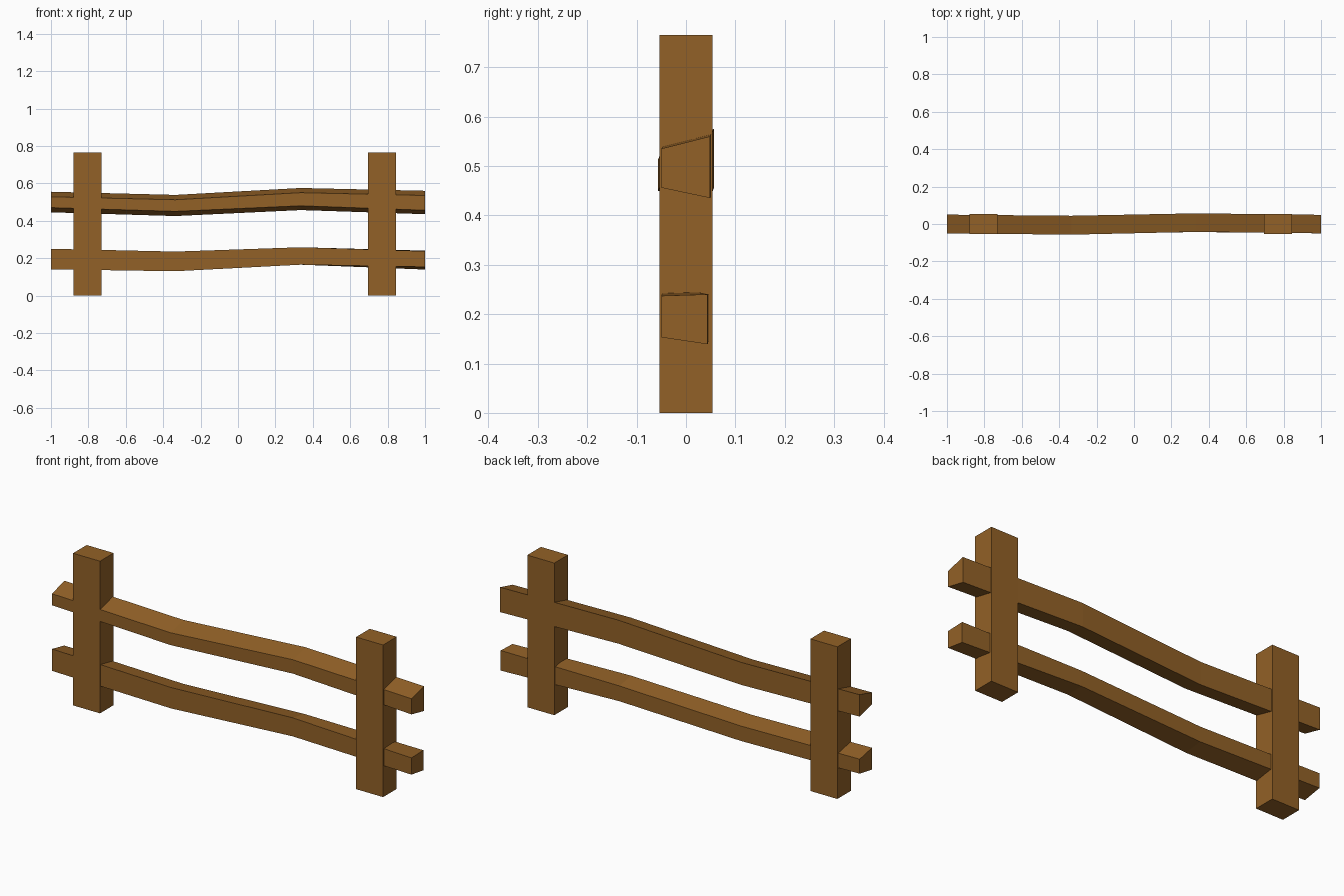
import bpy, bmesh

if "Cube" in bpy.data.objects:
    bpy.data.objects.remove(bpy.data.objects["Cube"])

wood = bpy.data.materials.new("wood")
wood.diffuse_color = (0.29, 0.12, 0.02, 1)
wood.use_nodes = True
wood.node_tree.nodes["Principled BSDF"].inputs["Base Color"].default_value = wood.diffuse_color


def finish(name, bm):
    bmesh.ops.recalc_face_normals(bm, faces=bm.faces)
    mesh = bpy.data.meshes.new(name)
    bm.to_mesh(mesh)
    bm.free()
    mesh.materials.append(wood)
    bpy.context.collection.objects.link(bpy.data.objects.new(name, mesh))


def loft(name, sections):
    """Skin a list of four-cornered rings and cap both ends."""
    bm = bmesh.new()
    rings = [[bm.verts.new(p) for p in s] for s in sections]
    for a, b in zip(rings, rings[1:]):
        for i in range(4):
            j = (i + 1) % 4
            bm.faces.new((a[i], a[j], b[j], b[i]))
    bm.faces.new(rings[0])
    bm.faces.new(rings[-1])
    finish(name, bm)


def rail(name, stations):
    # station: x, front y, back y, then z of front bottom/top and back bottom/top
    loft(name, [[(x, yf, fb), (x, yf, ft), (x, yb, bt), (x, yb, bb)]
                for x, yf, yb, fb, ft, bb, bt in stations])


# Square upright posts
for name, x0, x1 in (("left_post", -0.88, -0.73), ("right_post", 0.695, 0.845)):
    h = 0.054
    loft(name, [[(x0, -h, z), (x1, -h, z), (x1, h, z), (x0, h, z)]
                for z in (0, 0.765)])

# Upper rail: taller at the back, bent down then up
rail("upper_rail", [
    (-1.0, -0.05, 0.05, 0.47, 0.528, 0.445, 0.555),
    (-0.335, -0.057, 0.044, 0.45, 0.512, 0.425, 0.538),
    (0.335, -0.042, 0.057, 0.48, 0.55, 0.457, 0.575),
    (1.0, -0.05, 0.049, 0.456, 0.535, 0.435, 0.56),
])

# Lower rail: taller at the front on the left, twisting toward the right end
rail("lower_rail", [
    (-1.0, -0.05, 0.048, 0.14, 0.25, 0.157, 0.23),
    (-0.335, -0.053, 0.043, 0.13, 0.235, 0.142, 0.217),
    (0.335, -0.043, 0.05, 0.165, 0.258, 0.165, 0.242),
    (1.0, -0.05, 0.044, 0.153, 0.237, 0.139, 0.24),
])
